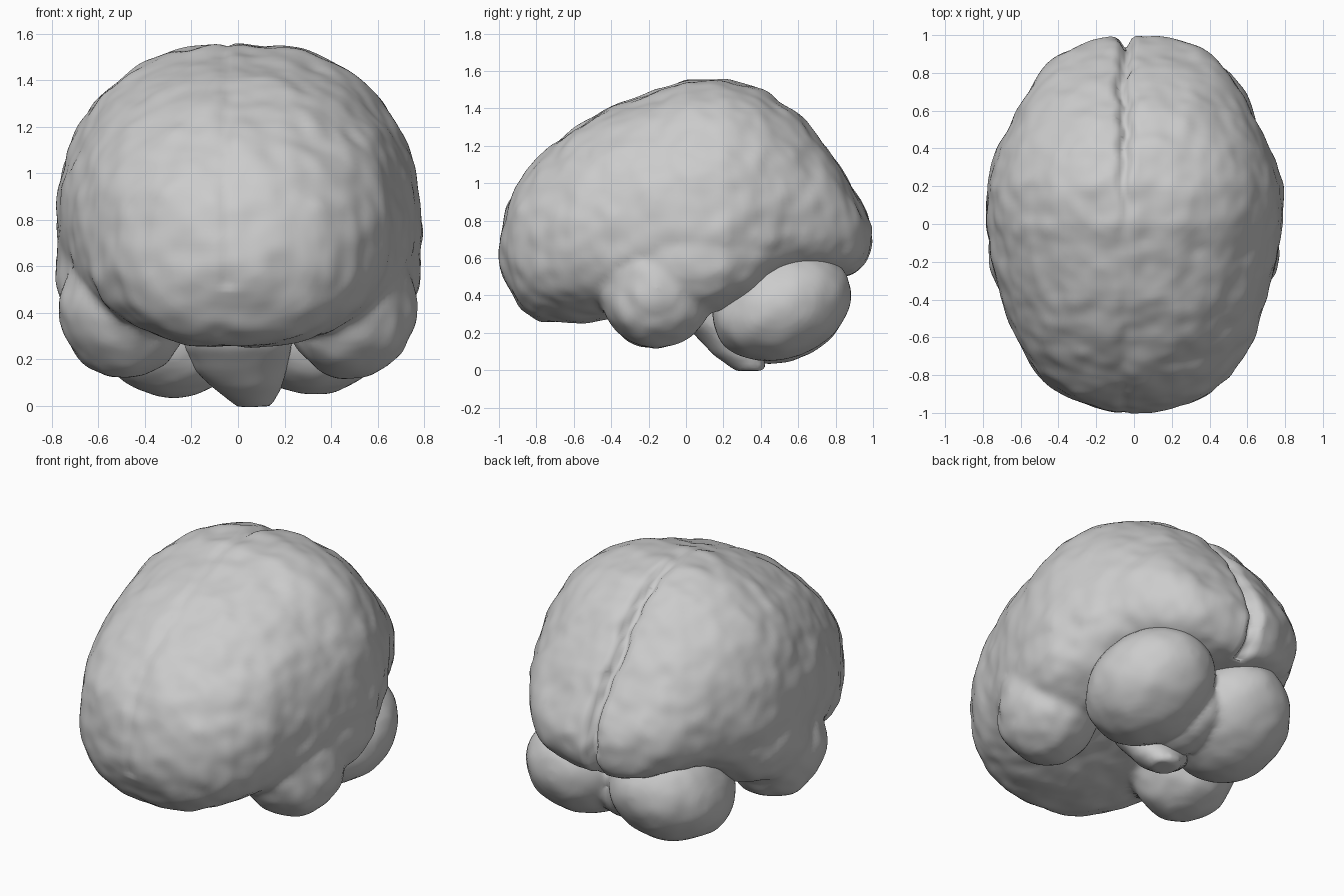
import bpy, bmesh, math
from mathutils import Vector, Matrix, noise
from mathutils.bvhtree import BVHTree

if "Cube" in bpy.data.objects:
    bpy.data.objects.remove(bpy.data.objects["Cube"])

grey = bpy.data.materials.new("grey")
grey.diffuse_color = (0.6, 0.6, 0.6, 1)
grey.use_nodes = True
grey.node_tree.nodes["Principled BSDF"].inputs["Base Color"].default_value = grey.diffuse_color

# Cerebrum stations: y, top z, bottom z, half width, height of widest point
STATIONS = [
    (-1.00, 0.62, 0.62, 0.00, 0.62), (-0.97, 0.82, 0.49, 0.23, 0.65),
    (-0.90, 1.00, 0.35, 0.39, 0.68), (-0.80, 1.12, 0.27, 0.51, 0.70),
    (-0.60, 1.29, 0.25, 0.63, 0.73), (-0.40, 1.41, 0.28, 0.70, 0.75),
    (-0.20, 1.48, 0.34, 0.75, 0.75), (0.00, 1.55, 0.40, 0.78, 0.74),
    (0.20, 1.56, 0.42, 0.785, 0.74), (0.40, 1.51, 0.45, 0.72, 0.76),
    (0.60, 1.37, 0.48, 0.62, 0.78), (0.80, 1.12, 0.49, 0.50, 0.77),
    (0.90, 0.96, 0.51, 0.40, 0.75), (0.97, 0.82, 0.58, 0.25, 0.73),
    (1.00, 0.72, 0.72, 0.00, 0.72)]


def station(y):
    """Interpolate the stations over the angle, so both ends come out round."""
    a = math.asin(max(-1, min(1, y)))
    for p, q in zip(STATIONS, STATIONS[1:]):
        if y <= q[0]:
            a0, a1 = math.asin(p[0]), math.asin(q[0])
            f = (a - a0) / (a1 - a0)
            return [u + (v - u) * f for u, v in zip(p[1:], q[1:])]
    return STATIONS[-1][1:]


def spow(v, e):
    return math.copysign(abs(v) ** e, v)


def loft(bm, rings):
    """Skin a list of equal point rings and cap the ends."""
    loops = [[bm.verts.new(p) for p in r] for r in rings]
    faces = [bm.faces.new(loops[0]), bm.faces.new(loops[-1])]
    for a, b in zip(loops, loops[1:]):
        for i in range(len(a)):
            j = (i + 1) % len(a)
            faces.append(bm.faces.new((a[i], a[j], b[j], b[i])))
    bmesh.ops.recalc_face_normals(bm, faces=faces)


def ellipsoid(bm, centre, radii, tilt=0, turn=0):
    m = (Matrix.Translation(centre) @ Matrix.Rotation(math.radians(turn), 4, 'Z')
         @ Matrix.Rotation(math.radians(tilt), 4, 'X') @ Matrix.Diagonal((*radii, 1)))
    bmesh.ops.create_icosphere(bm, subdivisions=5, radius=1, matrix=m)


def fuse(bm, name, smooth, lump):
    """Melt overlapping solids into one skin, then make it lumpy."""
    mesh = bpy.data.meshes.new(name)
    bm.to_mesh(mesh)
    bm.free()
    obj = bpy.data.objects.new(name, mesh)
    bpy.context.collection.objects.link(obj)
    mod = obj.modifiers.new("fuse", 'REMESH')
    mod.mode, mod.voxel_size = 'VOXEL', 0.022
    mod = obj.modifiers.new("soften", 'SMOOTH')
    mod.factor, mod.iterations = 0.5, smooth
    result = bmesh.new()
    result.from_object(obj, bpy.context.evaluated_depsgraph_get())
    obj.modifiers.clear()
    result.normal_update()
    for v in result.verts:
        n = noise.noise(v.co / 0.17) + 0.5 * noise.noise(v.co / 0.09)
        v.co += v.normal * n * lump
    return obj, result


def cerebrum():
    bm = bmesh.new()
    rings, n, seg = [], 84, 150
    for k in range(n + 1):
        y = math.sin(math.radians(-89 + 178 * k / n))
        top, bot, w, mid = station(y)
        # Squarer shoulders over the middle, squarer underside at the front
        middle = max(0, 1 - abs(y - 0.15) / 0.9)
        ring = []
        for i in range(seg):
            t = 2 * math.pi * i / seg
            s, c = math.sin(t), math.cos(t)
            h = (top - mid) if s > 0 else (mid - bot)
            if s > 0:
                e = 0.91 - (0.07 if c > 0 else 0.04) * middle
            else:
                e = 0.80 if y < -0.2 else 0.85
            ring.append(Vector((w * spow(c, e), y, mid + h * spow(s, e))))
        rings.append(ring)
    loft(bm, rings)
    # Temporal lobes: front pole, side swell and rising tail
    for s in (1, -1):
        ellipsoid(bm, (s * 0.485, -0.16, 0.43), (0.285, 0.30, 0.315), 8, s * -8)
        ellipsoid(bm, (s * 0.50, 0.06, 0.59), (0.29, 0.42, 0.29), 12)
        ellipsoid(bm, (s * 0.45, 0.25, 0.61), (0.27, 0.42, 0.18), 18, s * 12)
    obj, bm = fuse(bm, "cerebrum", 5, 0.014)
    # Long fissure between the hemispheres, deeper to the rear
    centre = Vector((0, 0, 0.75))
    for v in bm.verts:
        if v.co.z > 0.5:
            off = -0.05 + 0.03 * noise.noise(Vector((0, v.co.y * 7, v.co.z * 7)))
            depth = 0.01 + 0.06 * max(0, min(1, 2 * v.co.y))
            v.co += (centre - v.co) * depth * math.exp(-((v.co.x - off) / 0.03) ** 2)
    return obj, bm


def cerebellum():
    bm = bmesh.new()
    ellipsoid(bm, (0.31, 0.51, 0.35), (0.335, 0.385, 0.285), 20, 12)
    ellipsoid(bm, (-0.265, 0.51, 0.335), (0.325, 0.385, 0.285), 20, -12)
    ellipsoid(bm, (0.02, 0.43, 0.30), (0.17, 0.30, 0.22))
    return fuse(bm, "cerebellum", 2, 0.008)


def brain_stem():
    # Ring centre x, y, z and radii across and along
    path = [(0, 0.10, 0.52, 0.24, 0.17), (0, 0.11, 0.36, 0.24, 0.17),
            (0, 0.15, 0.25, 0.23, 0.16), (0.01, 0.22, 0.16, 0.20, 0.15),
            (0.04, 0.28, 0.08, 0.15, 0.13), (0.06, 0.33, 0.025, 0.10, 0.10),
            (0.07, 0.34, -0.003, 0.075, 0.07)]
    bm = bmesh.new()
    loft(bm, [[(x + rx * math.cos(2 * math.pi * i / 32),
                y + ry * math.sin(2 * math.pi * i / 32), z) for i in range(32)]
              for x, y, z, rx, ry in path])
    return fuse(bm, "brain_stem", 2, 0.004)


parts = [cerebrum(), cerebellum(), brain_stem()]

# Drop the buried skin where parts overlap
trees = [BVHTree.FromBMesh(bm) for _, bm in parts]
for k, (obj, bm) in enumerate(parts):
    buried = []
    for v in bm.verts:
        for j, tree in enumerate(trees):
            if j != k:
                co, normal, _, dist = tree.find_nearest(v.co)
                if dist > 0.035 and (v.co - co).dot(normal) < -0.6 * dist:
                    buried.append(v)
                    break
    bmesh.ops.delete(bm, geom=buried, context='VERTS')
    bm.to_mesh(obj.data)
    bm.free()
    obj.data.materials.append(grey)
    obj.data.polygons.foreach_set("use_smooth", [True] * len(obj.data.polygons))
    obj.data.update()
